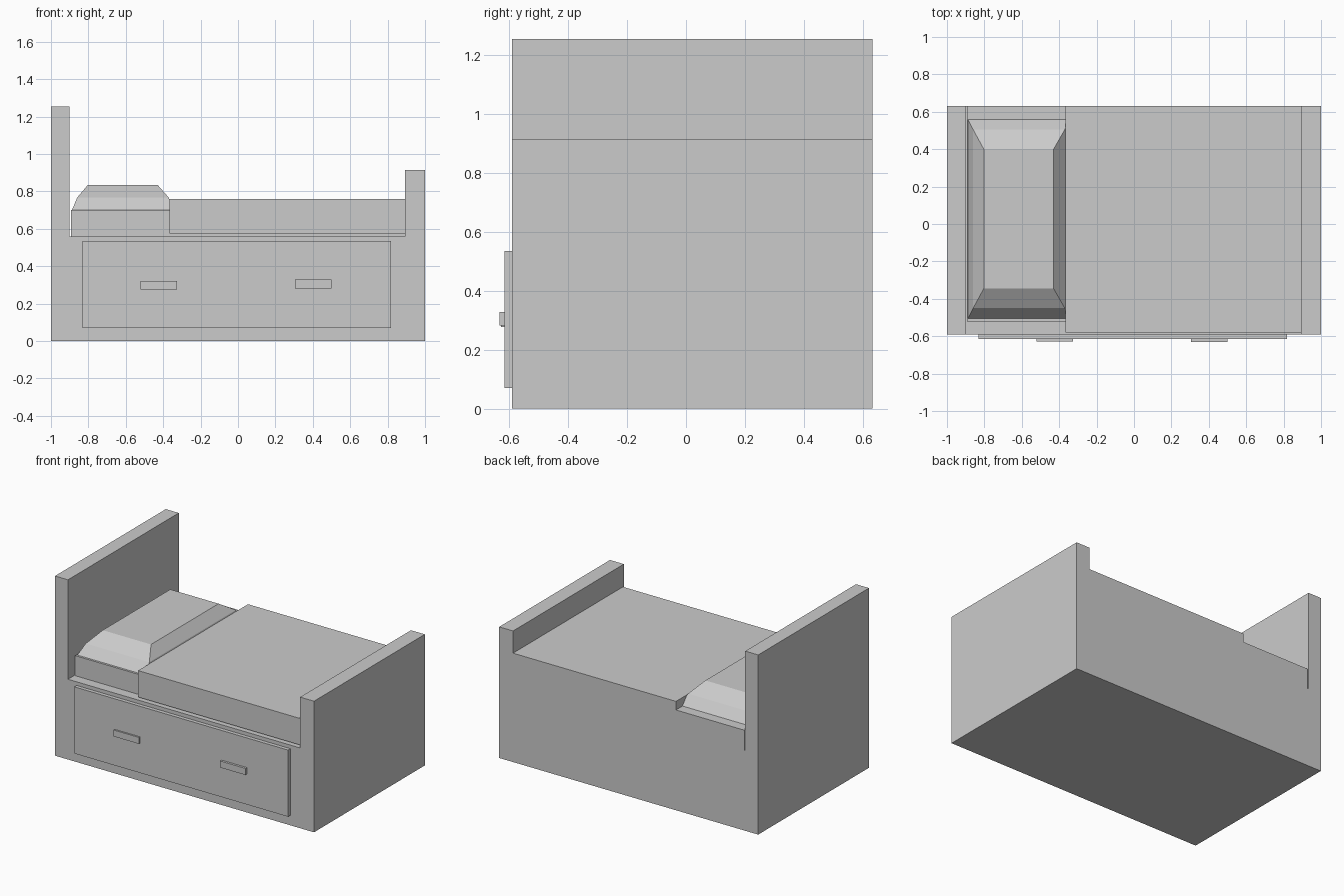
import bpy, bmesh
from mathutils import Vector

if "Cube" in bpy.data.objects:
    bpy.data.objects.remove(bpy.data.objects["Cube"])


def make_object(name, rings, cap=True):
    """Skin a stack of equal-length point rings and cap both ends."""
    bm = bmesh.new()
    loops = [[bm.verts.new(p) for p in ring] for ring in rings]
    n = len(loops[0])
    for a, b in zip(loops, loops[1:]):
        for i in range(n):
            j = (i + 1) % n
            bm.faces.new((a[i], a[j], b[j], b[i]))
    bm.faces.new(loops[0][::-1])
    bm.faces.new(loops[-1])
    bmesh.ops.recalc_face_normals(bm, faces=bm.faces)
    mesh = bpy.data.meshes.new(name)
    bm.to_mesh(mesh)
    bm.free()
    obj = bpy.data.objects.new(name, mesh)
    bpy.context.collection.objects.link(obj)
    return obj


def rect(x0, x1, y0, y1, z):
    return [Vector(p) for p in ((x0, y0, z), (x1, y0, z), (x1, y1, z), (x0, y1, z))]


def box(name, x, y, z):
    return make_object(name, [rect(*x, *y, h) for h in z])


FRONT, BACK = -0.59, 0.632

# Frame: headboard, solid base and footboard as one U-shaped profile
profile = [(-1, 0), (1, 0), (1, 0.915), (0.893, 0.915), (0.893, 0.56),
           (-0.9, 0.56), (-0.9, 1.254), (-1, 1.254)]
make_object("bed_frame", [[(x, y, z) for x, z in profile] for y in (FRONT, BACK)])

# Mattress
box("mattress", (-0.893, 0.893), (-0.52, BACK), (0.56, 0.70))

# Blanket: lies on the mattress and folds down over its front
fold = [(-0.58, 0.575), (-0.52, 0.575), (-0.52, 0.70), (BACK, 0.70),
        (BACK, 0.76), (-0.58, 0.76)]
make_object("blanket", [[(x, y, z) for y, z in fold] for x in (-0.365, 0.893)])

# Pillow: faceted cushion stepping inwards to a flat top
make_object("pillow", [
    rect(-0.888, -0.345, -0.505, 0.56, 0.70),
    rect(-0.86, -0.37, -0.45, 0.505, 0.767),
    rect(-0.803, -0.43, -0.345, 0.40, 0.835),
])

# Drawer front with two handles
box("drawer_front", (-0.832, 0.818), (-0.616, FRONT), (0.07, 0.535))
box("left_handle", (-0.52, -0.325), (-0.628, -0.61), (0.277, 0.322))
box("right_handle", (0.305, 0.50), (-0.632, -0.61), (0.282, 0.328))
